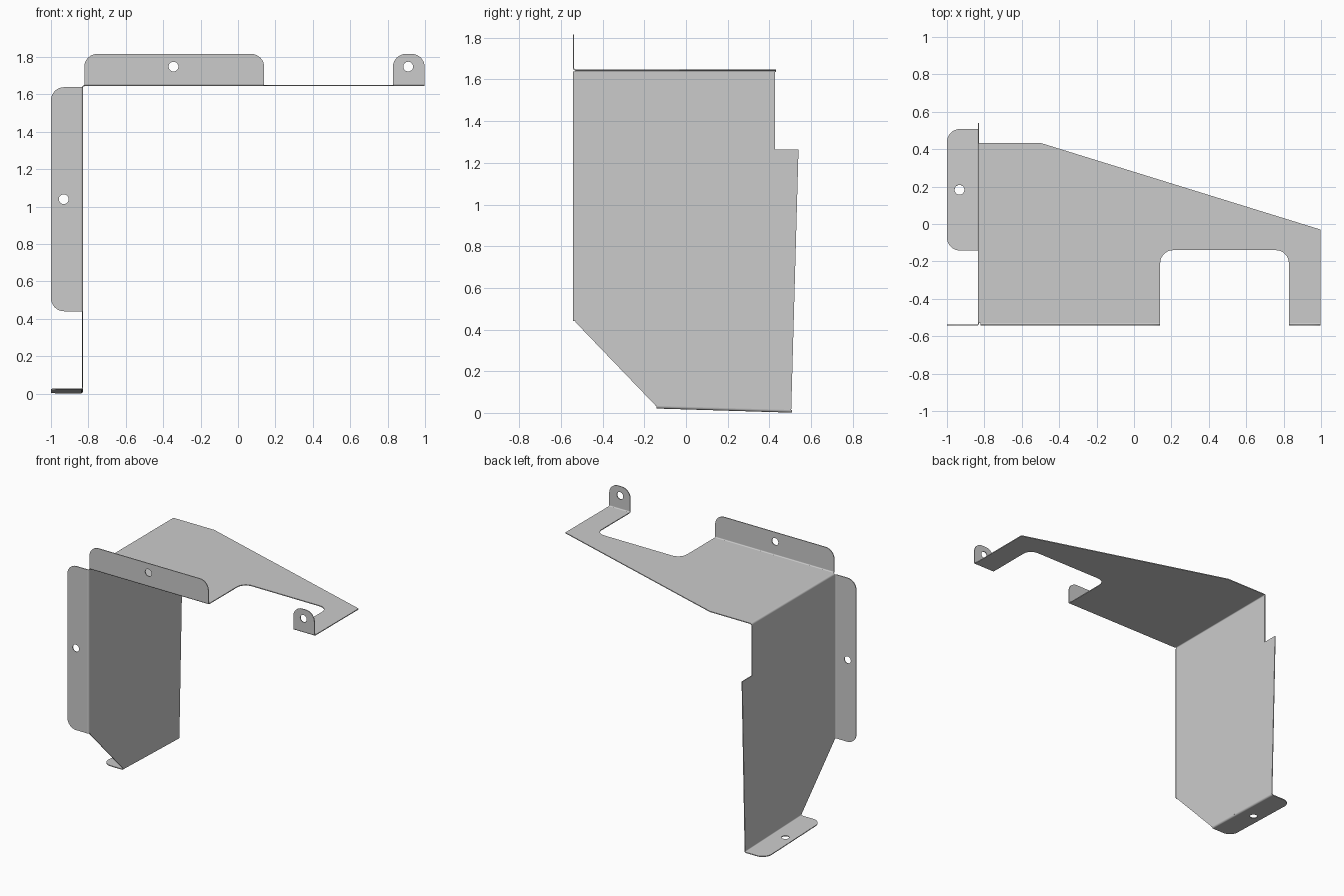
import bpy, bmesh
from math import cos, sin, pi
from mathutils import Vector, Matrix

if "Cube" in bpy.data.objects:
    bpy.data.objects.remove(bpy.data.objects["Cube"])

T = 0.006      # sheet thickness
R = 0.010      # mid-plane bend radius
S = 10         # outlines are filled at larger scale for clean tessellation
X, Y, Z = Vector((1, 0, 0)), Vector((0, 1, 0)), Vector((0, 0, 1))
WX, FY, TZ = -0.831, -0.540, 1.646      # mid-planes of wall, front flanges, top


def rounded(points, seg=8):
    """Points are (u, v) or (u, v, radius); rounds the right-angled corners."""
    out = []
    for i, p in enumerate(points):
        c = Vector(p[:2])
        if len(p) == 2:
            out.append(c)
            continue
        r = p[2]
        a = (Vector(points[i - 1][:2]) - c).normalized()
        b = (Vector(points[(i + 1) % len(points)][:2]) - c).normalized()
        mid = c + (a + b) * r
        for k in range(seg + 1):
            t = k / seg * pi / 2
            out.append(mid - b * r * cos(t) - a * r * sin(t))
    return out


def plate(name, outline, origin, u, v, depth=T, hole=None, hole_r=0.026):
    """Outline in the u-v plane, extruded evenly to both sides."""
    loops = [rounded(outline)]
    if hole:
        loops.append([Vector(hole) + hole_r * Vector((cos(k * pi / 16), sin(k * pi / 16)))
                      for k in range(32)])
    cu = bpy.data.curves.new(name, 'CURVE')
    cu.dimensions, cu.fill_mode, cu.extrude = '2D', 'BOTH', depth / 2 * S
    for pts in loops:
        sp = cu.splines.new('POLY')
        sp.points.add(len(pts) - 1)
        for q, p in zip(sp.points, pts):
            q.co = (p.x * S, p.y * S, 0, 1)
        sp.use_cyclic_u = True
    tmp = bpy.data.objects.new(name + "_outline", cu)
    bpy.context.collection.objects.link(tmp)
    dg = bpy.context.evaluated_depsgraph_get()
    me = bpy.data.meshes.new_from_object(tmp.evaluated_get(dg))
    bpy.data.objects.remove(tmp)
    bpy.data.curves.remove(cu)

    frame = Matrix((u, v, u.cross(v))).transposed().to_4x4()
    frame.translation = origin
    bm = bmesh.new()
    bm.from_mesh(me)
    bmesh.ops.remove_doubles(bm, verts=bm.verts, dist=1e-4)
    bm.transform(frame @ Matrix.Scale(1 / S, 4))
    bmesh.ops.recalc_face_normals(bm, faces=bm.faces)
    bm.to_mesh(me)
    bm.free()
    ob = bpy.data.objects.new(name, me)
    bpy.context.collection.objects.link(ob)
    bpy.ops.object.select_all(action='DESELECT')
    ob.select_set(True)
    bpy.context.view_layer.objects.active = ob
    bpy.ops.object.shade_smooth_by_angle()
    return ob


def bend(name, p, q, a, b, seg=6):
    """Quarter-round fold along p-q joining sheets that run off along a and b."""
    p, q = Vector(p), Vector(q)
    arc = [(-cos(k / seg * pi / 2), -sin(k / seg * pi / 2)) for k in range(seg + 1)]
    ro, ri = R + T / 2, R - T / 2
    prof = [(x * ro, y * ro) for x, y in arc] + [(x * ri, y * ri) for x, y in reversed(arc)]
    plate(name, prof, (p + q) / 2 + (a + b) * R, a, b, (q - p).length)


# Side wall, outline in y-z
plate("side_wall",
      [(FY + R, TZ - R), (0.428, TZ - R), (0.428, 1.265), (0.540, 1.265),
       (0.505, 0.004 + R), (-0.145, 0.024 + R), (FY + R, 0.435)],
      X * WX, Y, Z)

# Top plate with rounded notch, outline in x-y
plate("top_plate",
      [(WX + R, 0.432), (-0.495, 0.432), (0.998, -0.030), (0.998, FY + R),
       (0.828, FY + R), (0.828, -0.140, 0.07), (0.140, -0.140, 0.07),
       (0.140, FY + R), (WX + R, FY + R)],
      Z * TZ, X, Y)
bend("top_wall_bend", (WX, FY + R, TZ), (WX, 0.432, TZ), X, -Z)

# Upright front flanges on the top plate
for name, x0, x1, hx in (("long_top_flange", -0.822, 0.140, -0.345),
                         ("small_top_tab", 0.828, 0.998, 0.910)):
    plate(name, [(x0, TZ + R), (x1, TZ + R), (x1, 1.816, 0.07), (x0, 1.816, 0.07)],
          Y * FY, X, Z, hole=(hx, 1.748))
    bend(name + "_bend", (x0, FY, TZ), (x1, FY, TZ), Y, Z)

# Side flange facing the front
plate("side_flange",
      [(WX - R, 0.440), (WX - R, 1.638), (-1, 1.638, 0.07), (-1, 0.440, 0.07)],
      Y * FY, X, Z, hole=(-0.932, 1.039))
bend("side_flange_bend", (WX, FY, 0.440), (WX, FY, 1.638), -X, Y)

# Slightly tilted foot flange
start, end = Vector((WX, -0.142, 0.024)), Vector((WX, 0.508, 0.004))
run = (end - start).normalized()
up = X.cross(run)
length = (end - start).length
plate("foot_flange",
      [(R, 0), (0.169, 0, 0.07), (0.169, length, 0.07), (R, length)],
      start, -X, run, hole=(0.102, length / 2))
bend("foot_bend", start, end, -X, up)
